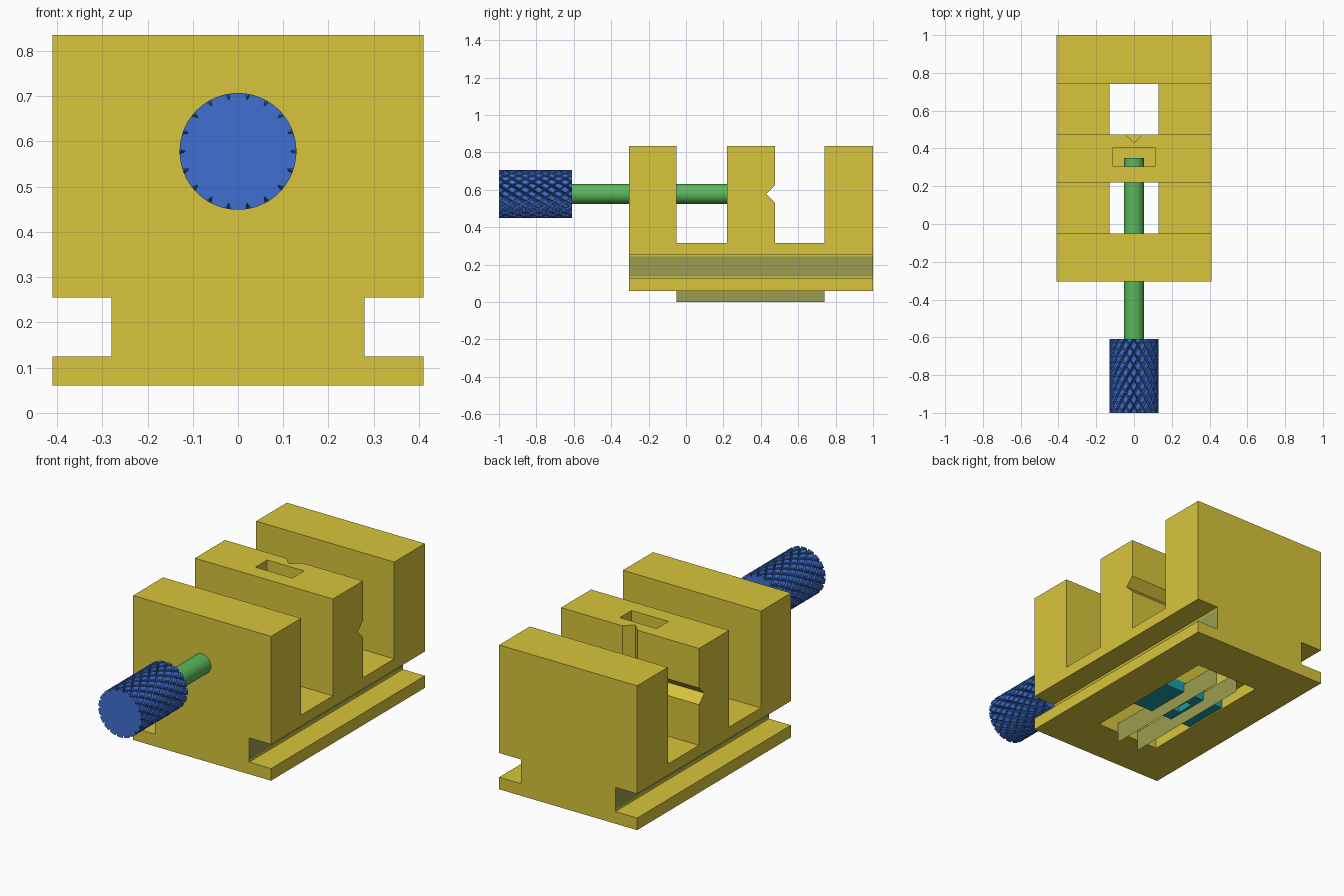
import bpy, bmesh, math
from mathutils import Matrix, Vector

if "Cube" in bpy.data.objects:
    bpy.data.objects.remove(bpy.data.objects["Cube"])


def material(name, rgb):
    m = bpy.data.materials.new(name)
    m.diffuse_color = (*rgb, 1)
    m.use_nodes = True
    m.node_tree.nodes["Principled BSDF"].inputs["Base Color"].default_value = m.diffuse_color
    return m


YELLOW = material("yellow", (0.69, 0.56, 0.045))
BLUE = material("blue", (0.05, 0.16, 0.63))
GREEN = material("green", (0.107, 0.479, 0.107))
TEAL = material("teal", (0.01, 0.35, 0.38))
OLIVE = material("olive", (0.32, 0.34, 0.08))


def finish(name, bm, mat=None):
    me = bpy.data.meshes.new(name)
    bmesh.ops.recalc_face_normals(bm, faces=bm.faces[:])
    bm.to_mesh(me)
    bm.free()
    ob = bpy.data.objects.new(name, me)
    bpy.context.collection.objects.link(ob)
    if mat:
        me.materials.append(mat)
    return ob


def prism(name, outline, depth, mat=None):
    """Closed outline of 3D points pushed along a depth vector."""
    bm = bmesh.new()
    face = bm.faces.new([bm.verts.new(p) for p in outline])
    ext = bmesh.ops.extrude_face_region(bm, geom=[face])
    verts = [g for g in ext["geom"] if isinstance(g, bmesh.types.BMVert)]
    bmesh.ops.translate(bm, vec=Vector(depth), verts=verts)
    return finish(name, bm, mat)


def box(name, x, y, z, mat=None):
    pts = [(x[0], y[0], z[0]), (x[1], y[0], z[0]), (x[1], y[1], z[0]), (x[0], y[1], z[0])]
    return prism(name, pts, (0, 0, z[1] - z[0]), mat)


def cylinder(name, r, y0, y1, z, mat=None, x=0):
    bm = bmesh.new()
    mtx = Matrix.Translation((x, (y0 + y1) / 2, z)) @ Matrix.Rotation(math.pi / 2, 4, 'X')
    bmesh.ops.create_cone(bm, cap_ends=True, segments=48, radius1=r, radius2=r,
                          depth=y1 - y0, matrix=mtx)
    return finish(name, bm, mat)


def cut(target, cutters):
    bpy.context.view_layer.objects.active = target
    for c in cutters:
        c.hide_render = True
        mod = target.modifiers.new("cut", 'BOOLEAN')
        mod.operation, mod.solver, mod.object = 'DIFFERENCE', 'EXACT', c
        bpy.ops.object.modifier_apply(modifier=mod.name)
        bpy.data.objects.remove(c)


W, FRONT, BACK = 0.41, -0.305, 1.0
BASE, FLOOR, TOP = 0.06, 0.315, 0.835
WELL = (-0.05, 0.74)        # open space between the two fixed blocks
JAW = (0.22, 0.475)
AXIS = 0.578

# body: side profile, clamping grooves, stepped slot through the floor
profile = [(FRONT, BASE), (BACK, BASE), (BACK, TOP), (WELL[1], TOP), (WELL[1], FLOOR),
           (WELL[0], FLOOR), (WELL[0], TOP), (FRONT, TOP)]
body = prism("vise_body", [(-W, y, z) for y, z in profile], (2 * W, 0, 0), YELLOW)
cut(body, [box("groove_cutter_l", (-0.6, -0.28), (-0.5, 1.2), (0.125, 0.255)),
           box("groove_cutter_r", (0.28, 0.6), (-0.5, 1.2), (0.125, 0.255)),
           box("slot_cutter", (-0.13, 0.13), WELL, (0.0, 0.5)),
           box("recess_cutter", (-0.19, 0.19), WELL, (0.0, 0.125))])

# sliding jaw with nut pocket, screw bore and crossed V grooves
jaw = box("sliding_jaw", (-W, W), JAW, (FLOOR, TOP), YELLOW)
yb, v = JAW[1], 0.045
vee_h = [(-0.5, yb + 0.01, AXIS - v - 0.01), (-0.5, yb - v, AXIS), (-0.5, yb + 0.01, AXIS + v + 0.01)]
vee_v = [(-v - 0.01, yb + 0.01, 0.2), (0, yb - v, 0.2), (v + 0.01, yb + 0.01, 0.2)]
cut(jaw, [box("pocket_cutter", (-0.11, 0.11), (0.305, 0.405), (0.47, 0.9)),
          cylinder("bore_cutter", 0.054, 0.1, 0.35, AXIS),
          prism("vee_cutter_h", vee_h, (1, 0, 0)),
          prism("vee_cutter_v", vee_v, (0, 0, 0.8))])
box("jaw_guide", (-0.128, 0.128), JAW, (0.122, FLOOR), YELLOW)

# retaining plate under the jaw
plate = box("retaining_plate", (-0.188, 0.188), JAW, (0.065, 0.122), TEAL)
cut(plate, [box("plate_notch_cutter", (-0.05, 0.05), (0.30, 0.40), (0.0, 0.10))])


# thin sheets: two under the slot, one on each side groove wall
def sheet(name, x, y, z):
    bm = bmesh.new()
    bm.faces.new([bm.verts.new(p) for p in
                  ((x, y[0], z[0]), (x, y[1], z[0]), (x, y[1], z[1]), (x, y[0], z[1]))])
    return finish(name, bm, OLIVE)


for s, side in ((-1, "left"), (1, "right")):
    sheet("slot_sheet_" + side, s * 0.065, WELL, (0.0, 0.11))
    sheet("groove_sheet_" + side, s * 0.281, (FRONT, BACK), (0.138, 0.245))

# screw
screw = cylinder("screw", 0.053, -0.615, 0.35, AXIS, GREEN)
bpy.ops.object.select_all(action='DESELECT')
screw.select_set(True)
bpy.context.view_layer.objects.active = screw
bpy.ops.object.shade_smooth_by_angle()

# diamond-knurled knob: two crossing families of helical grooves
STARTS, SUB, ROWS = 18, 8, 44
N, R, DEPTH = STARTS * SUB, 0.129, 0.014
bm = bmesh.new()
rings = []
for j in range(ROWS + 1):
    ring = []
    for i in range(N):
        in_groove = (i + j) % SUB == 0 or (i - j) % SUB == 0
        r, a = R - DEPTH * in_groove, 2 * math.pi * i / N
        ring.append(bm.verts.new((r * math.cos(a), -1 + 0.39 * j / ROWS, AXIS + r * math.sin(a))))
    rings.append(ring)
for j in range(ROWS):
    for i in range(N):
        k = (i + 1) % N
        a, b, c, d = rings[j][i], rings[j][k], rings[j + 1][k], rings[j + 1][i]
        tris = ((a, b, d), (b, c, d)) if (i + j + 1) % SUB == 0 else ((a, b, c), (a, c, d))
        for t in tris:
            bm.faces.new(t)
bm.faces.new(rings[0])
bm.faces.new(rings[-1])
finish("knurled_knob", bm, BLUE)
